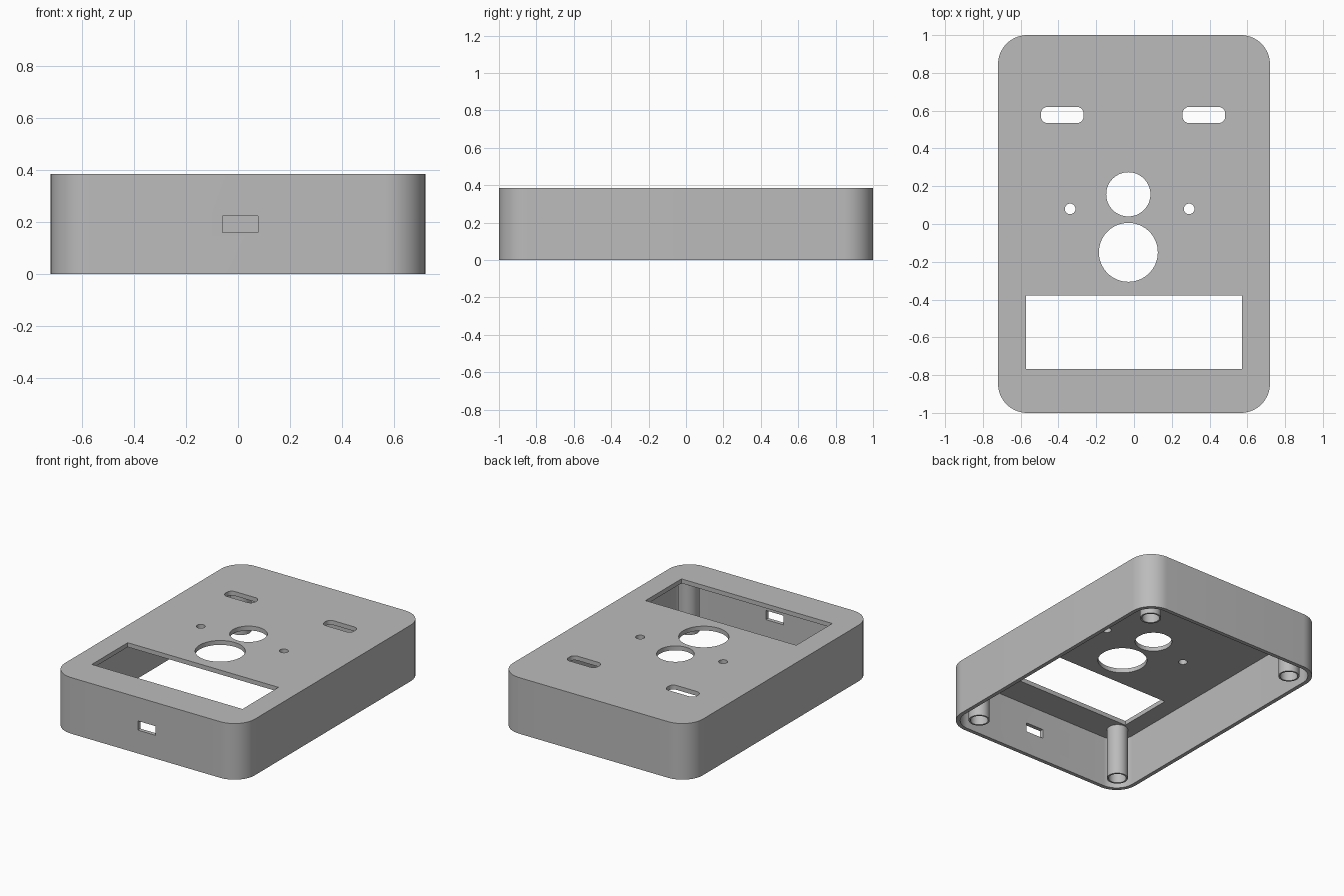
import bpy, bmesh, math

cube = bpy.data.objects.get("Cube")
if cube:
    bpy.data.objects.remove(cube, do_unlink=True)

HEIGHT, WALL, PLATE = 0.385, 0.027, 0.03
HALF_X, HALF_Y, CORNER = 0.72, 1.0, 0.155

grey = bpy.data.materials.new("case grey")
grey.use_nodes = True
grey.diffuse_color = (0.5, 0.5, 0.5, 1)
grey.node_tree.nodes["Principled BSDF"].inputs["Base Color"].default_value = (0.5, 0.5, 0.5, 1)


def rounded(cx, cy, hx, hy, r, steps=16):
    """Outline of a rounded rectangle; a full radius gives a circle."""
    pts = []
    for q, (sx, sy) in enumerate([(1, 1), (-1, 1), (-1, -1), (1, -1)]):
        for i in range(steps + 1):
            a = math.pi / 2 * (q + i / steps)
            p = (cx + sx * (hx - r) + r * math.cos(a), cy + sy * (hy - r) + r * math.sin(a))
            if not pts or math.dist(p, pts[-1]) > 1e-5:
                pts.append(p)
    if math.dist(pts[0], pts[-1]) < 1e-5:
        pts.pop()
    return pts


def new_object(name, bm):
    bmesh.ops.recalc_face_normals(bm, faces=bm.faces)
    mesh = bpy.data.meshes.new(name)
    bm.to_mesh(mesh)
    bm.free()
    mesh.materials.append(grey)
    obj = bpy.data.objects.new(name, mesh)
    bpy.context.collection.objects.link(obj)
    return obj


def prism(name, outline, z0, z1):
    bm = bmesh.new()
    face = bm.faces.new([bm.verts.new((x, y, z0)) for x, y in outline])
    top = bmesh.ops.extrude_face_region(bm, geom=[face])["geom"]
    bmesh.ops.translate(bm, vec=(0, 0, z1 - z0), verts=[v for v in top if isinstance(v, bmesh.types.BMVert)])
    return new_object(name, bm)


def select(obj):
    bpy.ops.object.select_all(action="DESELECT")
    obj.select_set(True)
    bpy.context.view_layer.objects.active = obj


def cut(target, cutter):
    cutter.hide_render = True
    mod = target.modifiers.new("cut", "BOOLEAN")
    mod.operation, mod.solver, mod.object = "DIFFERENCE", "EXACT", cutter
    select(target)
    bpy.ops.object.modifier_apply(modifier=mod.name)
    bpy.data.objects.remove(cutter, do_unlink=True)


def smooth(obj):
    select(obj)
    bpy.ops.object.shade_smooth_by_angle(angle=math.radians(30))


# Shell, hollow and open underneath
shell = prism("case_shell", rounded(0, 0, HALF_X, HALF_Y, CORNER), 0, HEIGHT)
inner = rounded(0, 0, HALF_X - WALL, HALF_Y - WALL, CORNER - WALL)
cut(shell, prism("cavity_cutter", inner, -0.1, HEIGHT - PLATE))

# Openings in the top plate: centre, half size, corner radius
openings = [
    (0, -0.573, 0.572, 0.195, 0),            # display window
    (-0.03, -0.15, 0.156, 0.156, 0.156),     # large round hole
    (-0.03, 0.157, 0.117, 0.117, 0.117),     # medium round hole
    (-0.338, 0.08, 0.028, 0.028, 0.028),     # small holes
    (0.292, 0.08, 0.028, 0.028, 0.028),
    (-0.38, 0.577, 0.113, 0.043, 0.036),     # slots
    (0.37, 0.577, 0.113, 0.043, 0.036),
]
for spec in openings:
    cut(shell, prism("opening_cutter", rounded(*spec), HEIGHT - 2 * PLATE, HEIGHT + 0.1))

# Cable port through the front wall
port = rounded(0.008, -HALF_Y, 0.068, 0.1, 0)
cut(shell, prism("port_cutter", port, 0.16, 0.223))
smooth(shell)

# Hollow screw posts in the corners
for side, sx in (("left", 1), ("right", -1)):
    for end, sy in (("front", -1), ("back", 1)):
        x, y = sx * 0.573, sy * 0.847
        post = prism(f"screw_post_{end}_{side}", rounded(x, y, 0.067, 0.067, 0.067, 10), 0, HEIGHT - PLATE)
        cut(post, prism("bore_cutter", rounded(x, y, 0.056, 0.056, 0.056, 10), -0.1, HEIGHT - PLATE - 0.01))
        smooth(post)
